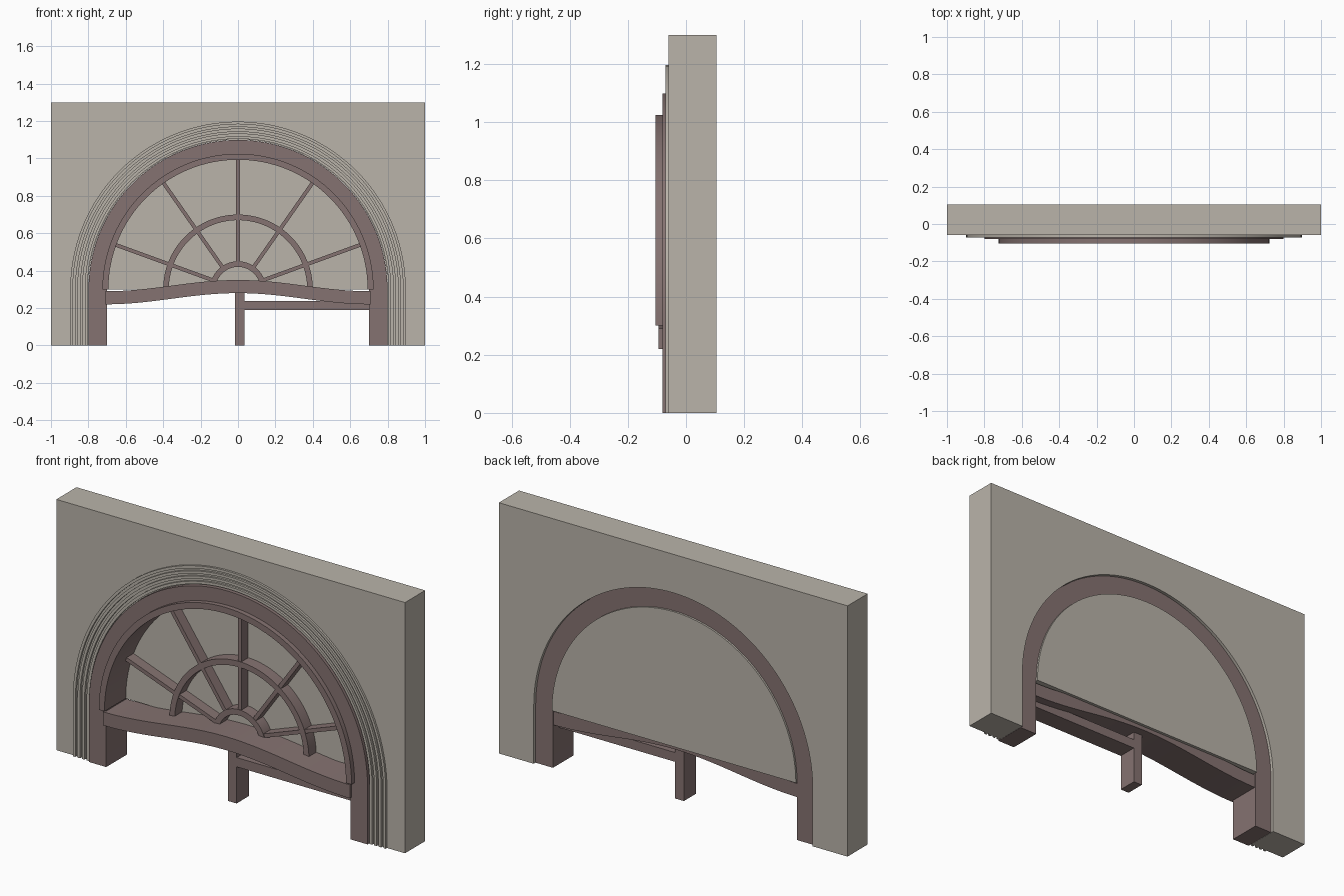
import bpy
import bmesh
from math import cos, sin, pi, radians

if "Cube" in bpy.data.objects:
    bpy.data.objects.remove(bpy.data.objects["Cube"])

SPRING = 0.3   # height of the arch centre
SEGMENTS = 64


def make_material(name, color):
    mat = bpy.data.materials.new(name)
    mat.use_nodes = True
    mat.diffuse_color = color
    mat.node_tree.nodes["Principled BSDF"].inputs["Base Color"].default_value = color
    return mat


STONE = make_material("warm grey stone", (0.49, 0.455, 0.4, 1))
WOOD = make_material("mauve brown wood", (0.235, 0.17, 0.165, 1))


def prism(name, outline, front, back, mat):
    """Extrude an x-z outline from y=front to y=back."""
    bm = bmesh.new()
    face = bm.faces.new([bm.verts.new((x, front, z)) for x, z in outline])
    grown = bmesh.ops.extrude_face_region(bm, geom=[face])
    verts = [v for v in grown["geom"] if isinstance(v, bmesh.types.BMVert)]
    bmesh.ops.translate(bm, verts=verts, vec=(0, back - front, 0))
    bmesh.ops.recalc_face_normals(bm, faces=bm.faces)
    mesh = bpy.data.meshes.new(name)
    bm.to_mesh(mesh)
    bm.free()
    mesh.materials.append(mat)
    obj = bpy.data.objects.new(name, mesh)
    bpy.context.collection.objects.link(obj)
    bpy.ops.object.select_all(action="DESELECT")
    obj.select_set(True)
    bpy.context.view_layer.objects.active = obj
    bpy.ops.object.shade_smooth_by_angle(angle=radians(30))
    return obj


def half_circle(radius):
    return [(radius * cos(pi * i / SEGMENTS), SPRING + radius * sin(pi * i / SEGMENTS))
            for i in range(SEGMENTS + 1)]


def arch(radius):
    """Half circle with straight legs reaching the floor."""
    return [(radius, 0)] + half_circle(radius) + [(-radius, 0)]


def arch_band(name, outer, inner, front, back, mat, legs=False):
    shape = arch if legs else half_circle
    return prism(name, shape(outer) + shape(inner)[::-1], front, back, mat)


def box(name, x0, x1, z0, z1, front, back, mat):
    return prism(name, [(x0, z0), (x1, z0), (x1, z1), (x0, z1)], front, back, mat)


# Wall with arched opening
prism("wall", [(-1, 0), (-1, 1.3), (1, 1.3), (1, 0)] + arch(0.8), -0.06, 0.105, STONE)

# Fine ridges around the opening
for i in range(4):
    r = 0.897 - 0.026 * i
    arch_band(f"wall_ridge_{i + 1}", r, r - 0.014, -0.071, -0.05, STONE, legs=True)

# Timber frame and raised inner trim
arch_band("arch_frame", 0.799, 0.7, -0.08, 0.09, WOOD, legs=True)
arch_band("arch_trim", 0.725, 0.693, -0.105, 0.07, WOOD)

# Fanlight panel
prism("fanlight_panel", half_circle(0.7), 0.07, 0.1, STONE)

# Curved glazing bars
arch_band("large_glazing_arc", 0.4, 0.37, 0.01, 0.07, WOOD)
arch_band("small_glazing_arc", 0.15, 0.12, 0.01, 0.07, WOOD)

# Radiating glazing bars
for i in range(5):
    a = radians(20 + 35 * i)
    c, s, w = cos(a), sin(a), 0.01
    corners = [(0.14, -w), (0.7, -w), (0.7, w), (0.14, w)]
    prism(f"glazing_spoke_{i + 1}",
          [(r * c - t * s, SPRING + r * s + t * c) for r, t in corners],
          0.013, 0.069, WOOD)

# Wavy transom
STEPS = 32
xs = [-0.708 + 1.416 * i / STEPS for i in range(STEPS + 1)]
lower = [(x, 0.25 + 0.03 * cos(pi * x / 0.708)) for x in xs]
upper = [(x, z + 0.07) for x, z in lower]
prism("wavy_transom", lower + upper[::-1], -0.095, 0.085, WOOD)

# Centre post and side rail
box("centre_post", -0.016, 0.034, 0, 0.3, -0.06, 0.04, WOOD)
box("side_rail", 0.034, 0.7, 0.19, 0.238, -0.06, 0.04, WOOD)
